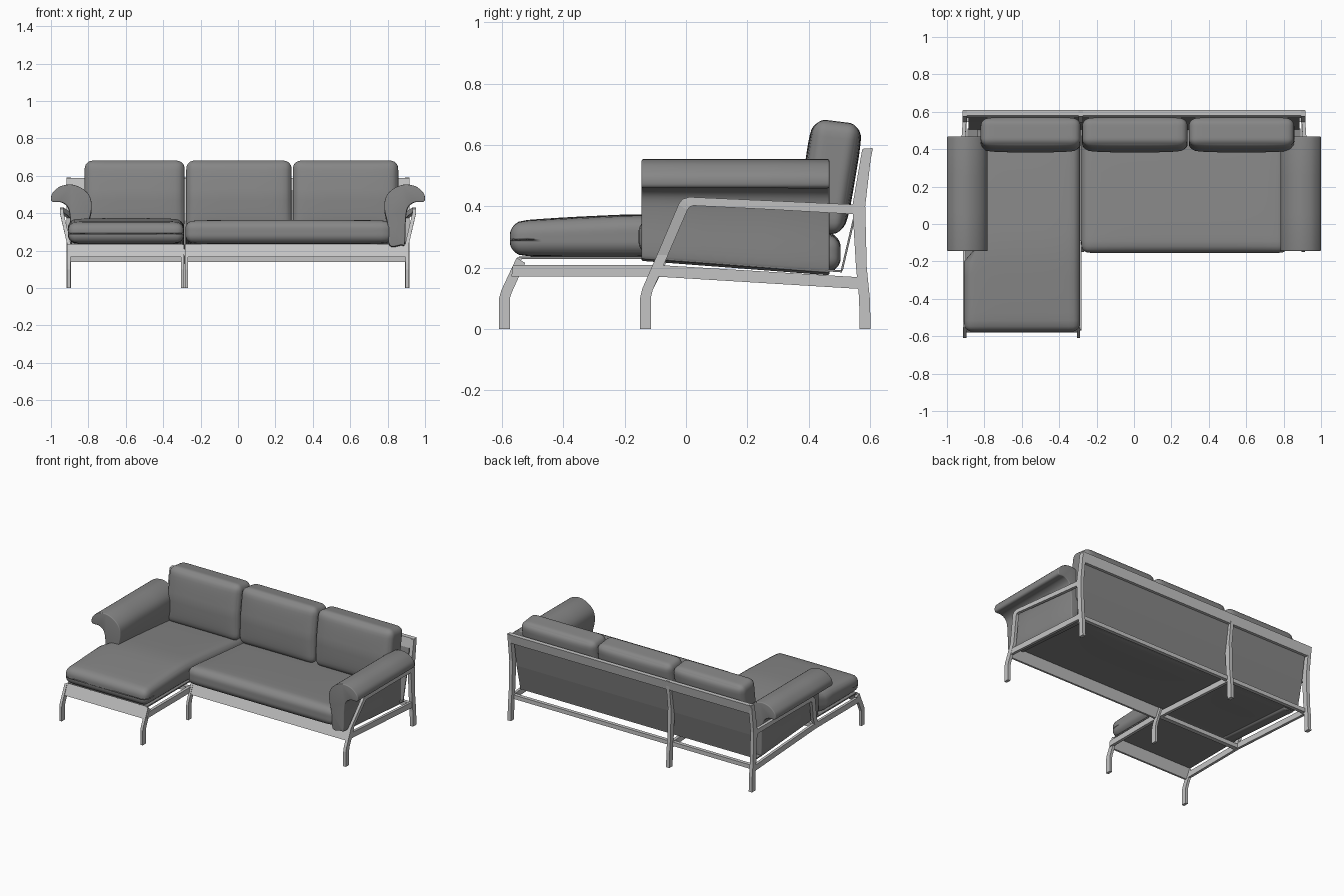
import bpy, bmesh, math
from mathutils import Vector

if "Cube" in bpy.data.objects:
    bpy.data.objects.remove(bpy.data.objects["Cube"])


def material(name, c):
    m = bpy.data.materials.new(name)
    m.diffuse_color = (c, c, c, 1)
    m.use_nodes = True
    m.node_tree.nodes["Principled BSDF"].inputs["Base Color"].default_value = m.diffuse_color
    return m


FABRIC = material("grey upholstery", 0.24)
METAL = material("light grey metal", 0.55)


def finish(bm, name, mat, smooth=False, bevel=0):
    bmesh.ops.recalc_face_normals(bm, faces=bm.faces)
    me = bpy.data.meshes.new(name)
    bm.to_mesh(me)
    bm.free()
    me.materials.append(mat)
    ob = bpy.data.objects.new(name, me)
    bpy.context.collection.objects.link(ob)
    if bevel:
        b = ob.modifiers.new("soft ends", 'BEVEL')
        b.width, b.segments = bevel, 4
        b.limit_method, b.angle_limit = 'ANGLE', math.radians(60)
    if smooth:
        for p in me.polygons:
            p.use_smooth = True
    return ob


def strip(name, x0, x1, stations, mat=METAL, deform=None):
    """Bar in the side plane: stations are pairs of edge points (y, z, y, z)."""
    bm = bmesh.new()
    rings = []
    for ya, za, yb, zb in stations:
        ring = []
        for x, y, z in ((x0, ya, za), (x1, ya, za), (x1, yb, zb), (x0, yb, zb)):
            co = Vector((x, y, z))
            ring.append(bm.verts.new(deform(co) if deform else co))
        rings.append(ring)
    for a, b in zip(rings, rings[1:]):
        for i in range(4):
            j = (i + 1) % 4
            bm.faces.new((a[i], a[j], b[j], b[i]))
    bm.faces.new(rings[0])
    bm.faces.new(rings[-1])
    return finish(bm, name, mat)


def pillow(name, lo, hi, r, bulge, axis, deform):
    """Rounded box puffed along one axis, then deformed."""
    lo, hi = Vector(lo), Vector(hi)
    mid, half = (lo + hi) / 2, (hi - lo) / 2
    bm = bmesh.new()
    bmesh.ops.create_cube(bm, size=2)
    bmesh.ops.subdivide_edges(bm, edges=bm.edges[:], cuts=19, use_grid_fill=True)
    others = [i for i in range(3) if i != axis]
    for v in bm.verts:
        u = Vector([math.sin(c * math.pi / 2) for c in v.co])
        p = Vector([u[i] * half[i] for i in range(3)])
        q = Vector([max(r - half[i], min(half[i] - r, p[i])) for i in range(3)])
        d = p - q
        if d.length > 1e-6:
            p = q + d.normalized() * r
        puff = (1 - u[others[0]] ** 4) * (1 - u[others[1]] ** 4)
        p[axis] += bulge * puff * u[axis]
        v.co = deform(p + mid)
    return finish(bm, name, FABRIC, True)


def spline(pts, n=5):
    """Closed smooth curve through the points."""
    out = []
    for i in range(len(pts)):
        a, b, c, d = (Vector(pts[(i + k) % len(pts)]) for k in (-1, 0, 1, 2))
        for s in range(n):
            t = s / n
            out.append(0.5 * (2 * b + (c - a) * t + (2 * a - 5 * b + 4 * c - d) * t * t
                              + (3 * b - a - 3 * c + d) * t ** 3))
    return out


# Seat cushions, falling towards the back
def seat_slope(p):
    p.z -= 0.09 * max(0, p.y + 0.1)
    return p


def chaise_shape(p):
    if p.y > -0.13 and p.x < -0.84:
        p.x = -0.84
    if p.z > 0.3:
        p.z -= 0.04 * max(0, -0.2 - p.y)
    return seat_slope(p)


pillow("chaise_seat", (-0.91, -0.575, 0.24), (-0.288, 0.505, 0.365), 0.045, 0.008, 2, chaise_shape)
pillow("main_seat", (-0.282, -0.155, 0.24), (0.825, 0.505, 0.36), 0.045, 0.008, 2, seat_slope)


# Back cushions: upright front, leaning back face
def back_shape(p):
    t = (p.z - 0.31) / 0.375
    f = max(0, min(1, (p.y - 0.39) / 0.185))
    p.y += -0.06 * (1 - t) * f + 0.025 * max(0, t - 0.5) * 2 * (1 - f)
    p.z -= 0.02 * f * t
    return p


for i, (a, b) in enumerate(((-0.82, -0.285), (-0.277, 0.287), (0.293, 0.857))):
    pillow(f"back_cushion_{i + 1}", (a, 0.395, 0.31), (b, 0.57, 0.687), 0.045, 0.012, 1, back_shape)

# Rolled armrests
PROFILE = [(0.81, 0.23), (0.80, 0.34), (0.783, 0.42), (0.79, 0.485), (0.83, 0.53), (0.89, 0.553),
           (0.95, 0.543), (0.99, 0.51), (1.0, 0.48), (0.99, 0.46), (0.945, 0.458), (0.908, 0.43),
           (0.896, 0.36), (0.892, 0.24), (0.87, 0.23)]
for side, s in (("right", 1), ("left", -1)):
    bm = bmesh.new()
    rings = []
    for y in (-0.145, 0.06, 0.26, 0.468):
        drop = 0.045 * (y + 0.145) / 0.61
        rings.append([bm.verts.new((s * x, y, z - drop * max(0, (0.46 - z) / 0.23)))
                      for x, z in spline(PROFILE)])
    n = len(rings[0])
    for a, b in zip(rings, rings[1:]):
        for i in range(n):
            j = (i + 1) % n
            bm.faces.new((a[i], a[j], b[j], b[i]))
    bm.faces.new(rings[0])
    bm.faces.new(rings[-1])
    finish(bm, f"{side}_armrest", FABRIC, True, 0.014)


# Arm frames, splayed outwards towards the top front
def splay(p):
    k = max(0, min(1, (p.z - 0.24) / 0.16)) * max(0, min(1, 1 - p.y / 0.56))
    p.x += math.copysign(0.038 * k, p.x)
    return p


ARM = [(-0.095, 0.24, -0.059, 0.24), (-0.025, 0.405, 0.005, 0.388), (-0.012, 0.423, 0.012, 0.398),
       (0.01, 0.43, 0.025, 0.402), (0.3, 0.417, 0.3, 0.388), (0.565, 0.405, 0.565, 0.373)]
LEG = [(-0.15, 0, -0.115, 0), (-0.15, 0.1, -0.115, 0.1), (-0.143, 0.13, -0.109, 0.125)]
strip("right_arm_frame", 0.895, 0.915, LEG + ARM, deform=splay)
strip("left_arm_frame", -0.915, -0.895, [(-0.112, 0.2, -0.076, 0.2)] + ARM, deform=splay)

# Legs
strip("middle_front_leg", -0.284, -0.268, LEG + [(-0.097, 0.235, -0.065, 0.215)])
for i, x in enumerate((-0.905, -0.297)):
    strip(f"chaise_leg_{i + 1}", x - 0.009, x + 0.009,
          [(-0.61, 0, -0.575, 0), (-0.61, 0.1, -0.575, 0.1), (-0.603, 0.125, -0.568, 0.12),
           (-0.553, 0.232, -0.525, 0.215)])
for i, x in enumerate((-0.905, -0.285, 0.905)):
    strip(f"back_post_{i + 1}", x - 0.012, x + 0.012,
          [(0.567, 0, 0.603, 0), (0.565, 0.1, 0.6, 0.1), (0.555, 0.2, 0.59, 0.2),
           (0.543, 0.4, 0.585, 0.4), (0.575, 0.585, 0.607, 0.59)])

# Side rails
TAIL = [(-0.09, 0.17, -0.09, 0.208), (0.57, 0.13, 0.57, 0.168)]
FLAT = [(-0.57, 0.17, -0.565, 0.208)]
strip("right_rail", 0.896, 0.914, TAIL)
strip("left_rail", -0.914, -0.896, FLAT + TAIL)
strip("middle_rail", -0.3, -0.28, FLAT + TAIL)

# Cross members
strip("chaise_apron", -0.905, -0.297, [(-0.58, 0.165, -0.567, 0.165), (-0.549, 0.235, -0.536, 0.228)])
strip("main_apron", -0.276, 0.905, [(-0.125, 0.165, -0.112, 0.165), (-0.094, 0.235, -0.081, 0.228)])
strip("chaise_crossbar", -0.905, -0.29, [(-0.11, 0.172, -0.08, 0.172), (-0.11, 0.2, -0.08, 0.2)])
strip("lower_back_bar", -0.905, 0.905, [(0.545, 0.138, 0.57, 0.138), (0.545, 0.165, 0.57, 0.165)])
strip("top_back_rail", -0.915, 0.915, [(0.568, 0.525, 0.597, 0.525), (0.58, 0.588, 0.61, 0.588)])

# Thin fabric slings under the seat and behind the cushions
strip("back_sling", -0.885, 0.885, [(0.505, 0.19, 0.512, 0.19), (0.545, 0.36, 0.552, 0.36),
                                    (0.575, 0.55, 0.582, 0.55)], FABRIC)
strip("seat_sling", -0.89, 0.89, [(-0.09, 0.226, -0.09, 0.233), (0.51, 0.184, 0.51, 0.191)], FABRIC)
strip("chaise_sling", -0.9, -0.3, [(-0.545, 0.228, -0.545, 0.236), (-0.09, 0.228, -0.09, 0.236)], FABRIC)
